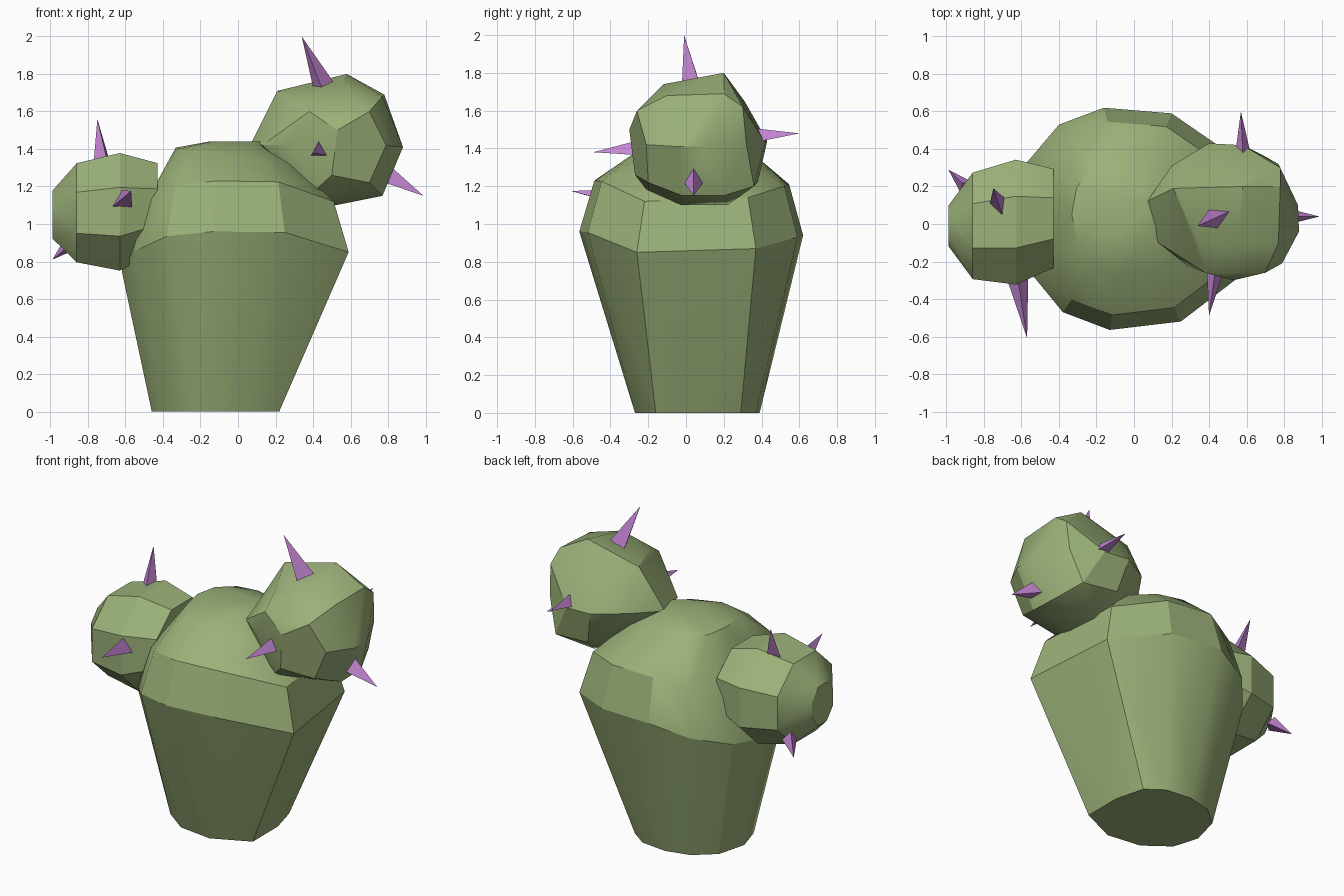
import bpy, bmesh, math
from mathutils import Vector, Matrix

if "Cube" in bpy.data.objects:
    bpy.data.objects.remove(bpy.data.objects["Cube"])


def material(name, rgb):
    m = bpy.data.materials.new(name)
    m.diffuse_color = (*rgb, 1)
    m.use_nodes = True
    m.node_tree.nodes["Principled BSDF"].inputs["Base Color"].default_value = m.diffuse_color
    return m


GREEN = material("cactus_green", (0.33, 0.44, 0.19))
PURPLE = material("spike_purple", (0.56, 0.24, 0.66))


def add_object(name, bm, mat):
    bmesh.ops.recalc_face_normals(bm, faces=bm.faces)
    me = bpy.data.meshes.new(name)
    bm.to_mesh(me)
    bm.free()
    me.materials.append(mat)
    ob = bpy.data.objects.new(name, me)
    bpy.context.collection.objects.link(ob)
    return ob


def hull(name, points, mat, smooth=28):
    """Chunky faceted lump wrapped around a few points."""
    bm = bmesh.new()
    for p in points:
        bm.verts.new(p)
    res = bmesh.ops.convex_hull(bm, input=bm.verts)
    junk = [v for v in bm.verts if not v.link_faces]
    bmesh.ops.delete(bm, geom=junk, context='VERTS')
    bmesh.ops.dissolve_limit(bm, angle_limit=math.radians(4), verts=bm.verts, edges=bm.edges)
    ob = add_object(name, bm, mat)
    bpy.ops.object.select_all(action='DESELECT')
    bpy.context.view_layer.objects.active = ob
    ob.select_set(True)
    bpy.ops.object.shade_smooth_by_angle(angle=math.radians(smooth))
    return ob


# Trunk: narrow foot, tilted wide rim, domed top made from shrunken rims
foot = [(-.46, .05), (-.41, .24), (-.28, .35), (-.12, .39), (.06, .37), (.17, .29),
        (.22, .1), (.22, -.16), (-.02, -.27), (-.25, -.24), (-.41, -.12)]
rim = [(.59, -.26, .85), (.25, -.52, .955), (-.13, -.565, .96), (-.38, -.47, .935),
       (-.56, -.25, .85), (-.62, .05, .75), (-.57, .33, .8), (-.4, .53, .87),
       (-.16, .62, .94), (.2, .59, .93), (.52, .37, .87)]


def shrunk(s, z_of):
    return [(-.02 + (x + .02) * s, .05 + (y - .05) * s, z_of(x, z)) for x, y, z in rim]


trunk = [(x, y, 0) for x, y in foot] + rim
trunk += shrunk(.87, lambda x, z: z + .27)
trunk += shrunk(.52, lambda x, z: 1.37 - .06 * x)
trunk += shrunk(.22, lambda x, z: 1.44)
hull("trunk", trunk, GREEN)

# Left arm bulb: octagonal rings along x (x, centre y, centre z, radius y, radius z)
left = []
for x, cy, cz, ry, rz in [(-.99, -.01, 1.05, .11, .13), (-.86, -.01, 1.06, .29, .27),
                          (-.63, .01, 1.065, .34, .32), (-.43, .03, 1.09, .27, .24)]:
    for i in range(8):
        a = math.radians(22.5 + 45 * i)
        left.append((x, cy + ry * math.cos(a) * 1.06, cz + rz * math.sin(a) * 1.06))
hull("left_arm", left, GREEN)

# Right arm bulb
right = [(.07, .12, 1.43), (.13, -.1, 1.42), (.21, .19, 1.71), (.35, -.12, 1.67),
         (.58, .2, 1.8), (.55, -.12, 1.74), (.78, .2, 1.69), (.77, -.1, 1.68),
         (.78, .3, 1.62), (.70, -.26, 1.6), (.38, -.26, 1.6), (.875, .1, 1.41),
         (.88, -.04, 1.41), (.79, -.21, 1.42), (.53, -.3, 1.5), (.28, -.22, 1.42),
         (.5, -.27, 1.26), (.4, -.2, 1.17), (.77, -.02, 1.15), (.76, .2, 1.15),
         (.52, -.02, 1.1), (.52, .22, 1.1), (.7, -.2, 1.22), (.7, .36, 1.2),
         (.4, .43, 1.44), (.58, .42, 1.43), (.77, .32, 1.42), (.2, .31, 1.45),
         (.45, .38, 1.22), (.45, .31, 1.65), (.3, .1, 1.15)]
hull("right_arm", right, GREEN)


# Spikes: three-sided cones from base to tip
def spike(name, base, tip, r):
    base, tip = Vector(base), Vector(tip)
    d = tip - base
    base -= d.normalized() * .02
    d = tip - base
    bm = bmesh.new()
    bmesh.ops.create_cone(bm, cap_ends=True, segments=3, radius1=r, radius2=0, depth=d.length,
                          matrix=Matrix.Translation((base + tip) / 2)
                          @ d.to_track_quat('Z', 'Y').to_matrix().to_4x4())
    bmesh.ops.remove_doubles(bm, verts=bm.verts, dist=1e-4)
    add_object(name, bm, PURPLE)


spike("right_spike_top", (.45, .04, 1.74), (.34, -.01, 2.0), .068)
spike("right_spike_side", (.81, .04, 1.24), (.99, .04, 1.15), .06)
spike("right_spike_front", (.43, -.27, 1.39), (.40, -.49, 1.38), .052)
spike("right_spike_back", (.58, .39, 1.46), (.57, .60, 1.48), .048)
spike("left_spike_top", (-.72, .10, 1.35), (-.75, .19, 1.56), .055)
spike("left_spike_front", (-.62, -.29, 1.12), (-.57, -.61, 1.175), .068)
spike("left_spike_back", (-.91, .21, .88), (-.99, .29, .81), .052)
